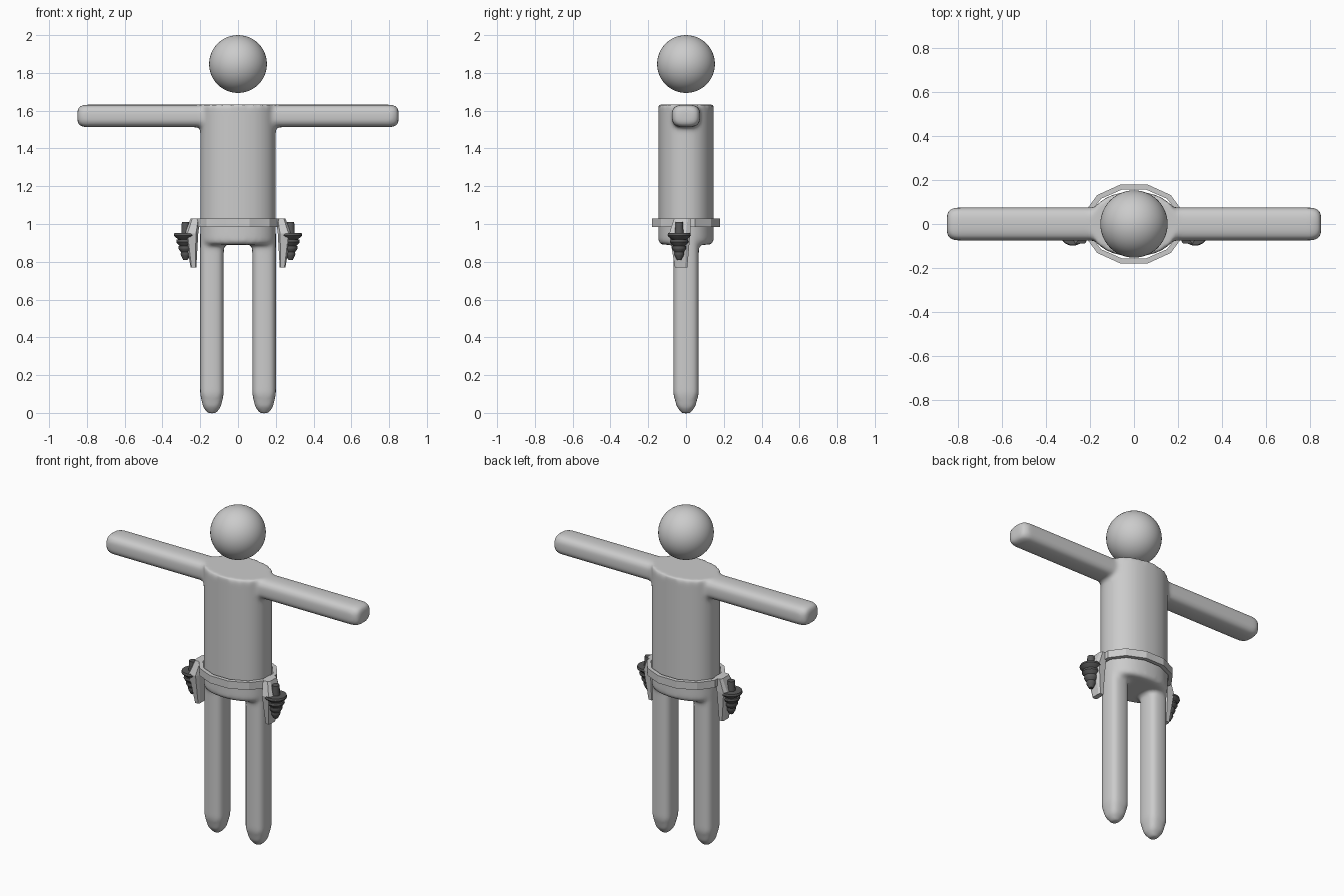
import bpy, bmesh, math

cube = bpy.data.objects.get("Cube")
if cube:
    bpy.data.objects.remove(cube, do_unlink=True)


def material(name, value):
    m = bpy.data.materials.new(name)
    m.use_nodes = True
    colour = (value, value, value, 1)
    m.diffuse_color = colour
    m.node_tree.nodes["Principled BSDF"].inputs["Base Color"].default_value = colour
    return m


LIGHT = material("light grey", 0.6)
DARK = material("dark grey", 0.1)


def power(v, n):
    return math.copysign(abs(v) ** (2 / n), v)


def loft(bm, sections, n=2.0, sides=32, along_x=False):
    """Skin rounded sections (position, centre, radius u, radius v) and cap the ends."""
    loops = []
    for pos, (cu, cv), ru, rv in sections:
        ring = []
        for i in range(sides):
            a = math.tau * (i + 0.5) / sides
            u, v = cu + ru * power(math.cos(a), n), cv + rv * power(math.sin(a), n)
            ring.append(bm.verts.new((pos, u, v) if along_x else (u, v, pos)))
        loops.append(ring)
    for low, high in zip(loops, loops[1:]):
        for i in range(sides):
            j = (i + 1) % sides
            bm.faces.new((low[i], low[j], high[j], high[i]))
    bm.faces.new(loops[0][::-1])
    bm.faces.new(loops[-1])


def finish(bm, name, mat, angle=None):
    bmesh.ops.recalc_face_normals(bm, faces=bm.faces)
    mesh = bpy.data.meshes.new(name)
    bm.to_mesh(mesh)
    bm.free()
    mesh.materials.append(mat)
    obj = bpy.data.objects.new(name, mesh)
    bpy.context.collection.objects.link(obj)
    if angle:
        bpy.ops.object.select_all(action="DESELECT")
        obj.select_set(True)
        bpy.context.view_layer.objects.active = obj
        bpy.ops.object.shade_smooth_by_angle(angle=math.radians(angle))
    return obj


# Head, floating above the shoulders
bm = bmesh.new()
bmesh.ops.create_uvsphere(bm, u_segments=48, v_segments=24, radius=0.153)
bmesh.ops.translate(bm, verts=bm.verts, vec=(0, 0, 1.847))
finish(bm, "head", LIGHT, 60)

# Body: torso, arms and legs fused with soft fillets
bm = bmesh.new()
loft(bm, [(0.89, (0, 0), 0.19, 0.135), (0.91, (0, 0), 0.2, 0.146),
          (1.632, (0, 0), 0.2, 0.146)], n=2.2, sides=48)
arm = [(0.81, 0.075, 0.06), (0.835, 0.068, 0.054), (0.85, 0.05, 0.04)]
loft(bm, [(s * x, (0, 1.572), ru, rv) for s, part in ((-1, arm[::-1]), (1, arm))
          for x, ru, rv in part], n=3.2, along_x=True)
for s in (-1, 1):
    c = (s * 0.138, 0)
    loft(bm, [(-0.003, c, 0.022, 0.022), (0.03, c, 0.047, 0.048), (0.1, c, 0.063, 0.068),
              (0.95, c, 0.063, 0.068)], n=3.0)
body = finish(bm, "body", LIGHT)
remesh = body.modifiers.new("fuse", "REMESH")
remesh.mode = "VOXEL"
remesh.voxel_size = 0.012
remesh.use_smooth_shade = True
soften = body.modifiers.new("soften", "SMOOTH")
soften.factor = 0.5
soften.iterations = 8

# Belt: a faceted band standing clear of the hips
bm = bmesh.new()
SIDES = 12
rings = []
for rx, ry, z in ((0.236, 0.186, 0.985), (0.236, 0.186, 1.03),
                  (0.212, 0.162, 1.03), (0.212, 0.162, 0.985)):
    rings.append([bm.verts.new((rx * math.cos(a), ry * math.sin(a), z))
                  for a in (math.tau * (i + 0.5) / SIDES for i in range(SIDES))])
for k in range(4):
    a, b = rings[k], rings[(k + 1) % 4]
    for i in range(SIDES):
        j = (i + 1) % SIDES
        bm.faces.new((a[i], a[j], b[j], b[i]))
finish(bm, "belt", LIGHT)

# Hip gear on each side: tapered pouch and a stack of shrinking flared discs
for s, side in ((1, "left"), (-1, "right")):
    bm = bmesh.new()
    loft(bm, [(0.77, (s * 0.236, -0.026), 0.016, 0.034),
              (0.95, (s * 0.245, -0.033), 0.036, 0.058),
              (1.03, (s * 0.226, -0.02), 0.026, 0.045)], n=4, sides=8)
    finish(bm, side + "_pouch", LIGHT)

    bm = bmesh.new()
    centre = (s * 0.278, -0.036)
    for z, r in ((0.94, 0.063), (0.905, 0.05), (0.872, 0.038), (0.84, 0.026)):
        loft(bm, [(z - 0.03, centre, r * 0.45, r * 0.45), (z - 0.008, centre, r * 0.9, r * 0.9),
                  (z, centre, r, r), (z + 0.012, centre, r * 0.95, r * 0.95)], sides=16)
    loft(bm, [(0.94, centre, 0.024, 0.024), (1.01, centre, 0.02, 0.02)], sides=12)
    finish(bm, side + "_stacked_discs", DARK, 35)
